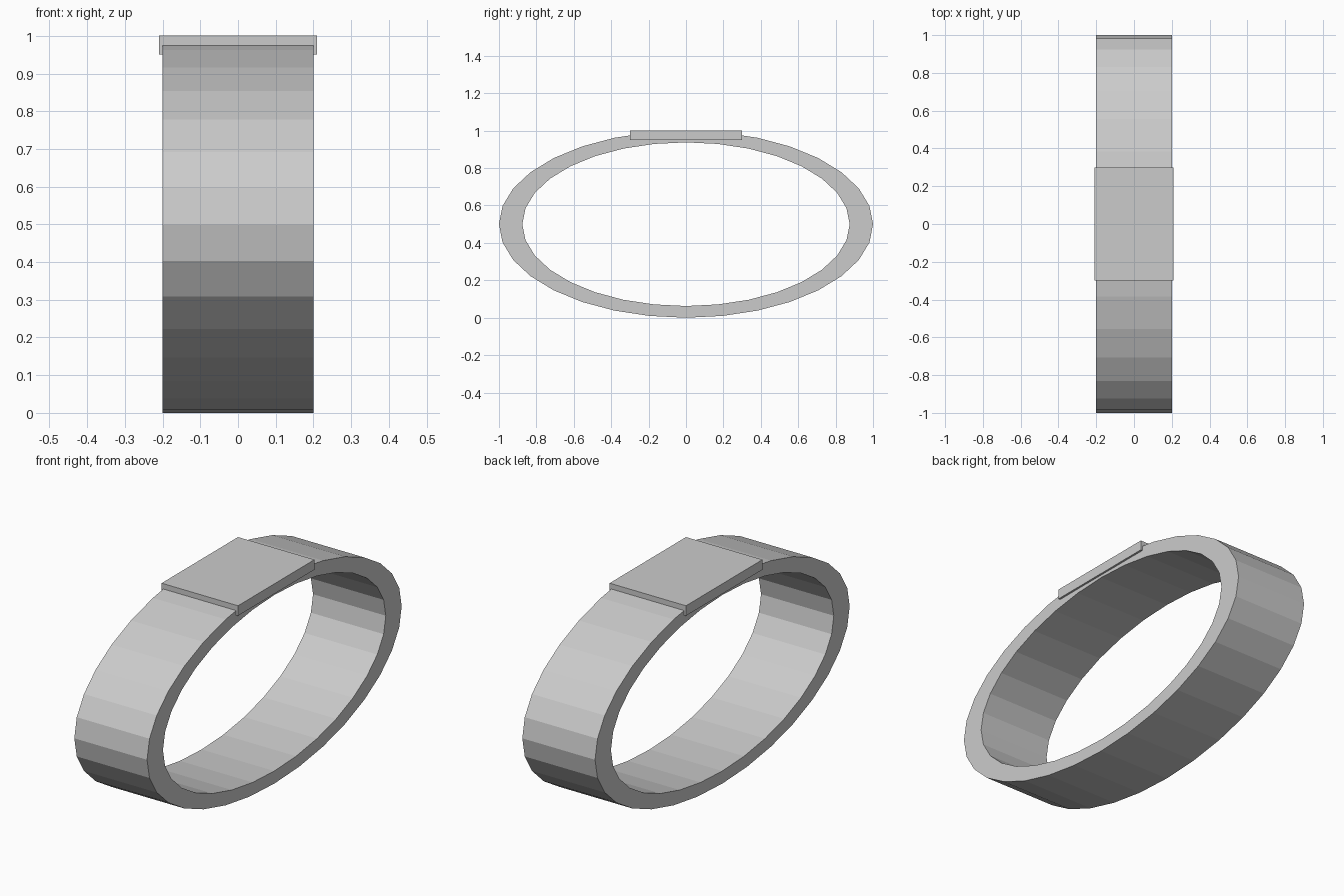
import bpy
import bmesh
import math

if "Cube" in bpy.data.objects:
    bpy.data.objects.remove(bpy.data.objects["Cube"])

SEGMENTS = 32

grey = bpy.data.materials.new("plain grey")
grey.diffuse_color = (0.6, 0.6, 0.6, 1.0)
grey.use_nodes = True
grey.node_tree.nodes["Principled BSDF"].inputs["Base Color"].default_value = grey.diffuse_color


def add_object(name, bm):
    bmesh.ops.recalc_face_normals(bm, faces=bm.faces)
    mesh = bpy.data.meshes.new(name)
    bm.to_mesh(mesh)
    bm.free()
    mesh.materials.append(grey)
    obj = bpy.data.objects.new(name, mesh)
    bpy.context.collection.objects.link(obj)
    return obj


def ellipse_loop(bm, x, scale):
    """Ellipse of vertices in the YZ plane, twice as long as it is tall."""
    loop = []
    for i in range(SEGMENTS):
        a = 2 * math.pi * i / SEGMENTS
        loop.append(bm.verts.new((x, scale * math.cos(a),
                                  0.5 + 0.5 * scale * math.sin(a))))
    return loop


# Oval band: four loops joined into a closed tube with a rectangular section
bm = bmesh.new()
loops = [ellipse_loop(bm, x, s) for x, s in
         ((-0.2, 1.0), (0.2, 1.0), (0.2, 0.875), (-0.2, 0.875))]
for k in range(4):
    a, b = loops[k], loops[(k + 1) % 4]
    for i in range(SEGMENTS):
        j = (i + 1) % SEGMENTS
        bm.faces.new((a[i], a[j], b[j], b[i]))
add_object("oval_band", bm)

# Flat plate sunk into the top of the band
bm = bmesh.new()
bmesh.ops.create_cube(bm, size=1.0)
bmesh.ops.scale(bm, vec=(0.42, 0.6, 0.05), verts=bm.verts)
bmesh.ops.translate(bm, vec=(0, 0, 0.976), verts=bm.verts)
add_object("top_plate", bm)
